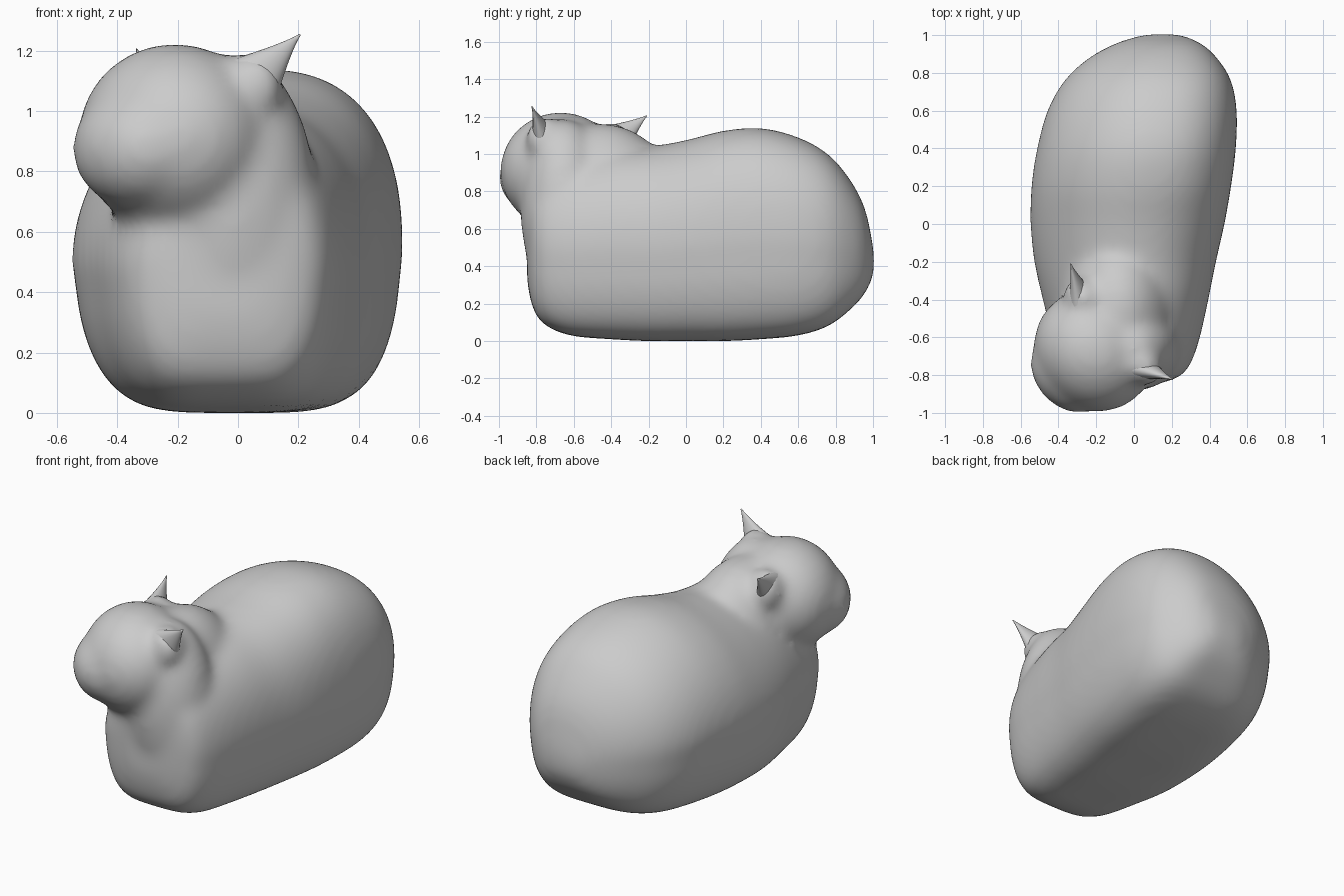
import bpy, bmesh, math
from mathutils import Vector, Matrix

if "Cube" in bpy.data.objects:
    bpy.data.objects.remove(bpy.data.objects["Cube"])

# Cross-sections of the body: y, left x, right x, bottom z, top z
SECTIONS = [
    (-0.85, -0.19, 0.10, 0.32, 0.78),
    (-0.82, -0.30, 0.22, 0.18, 0.87),
    (-0.76, -0.37, 0.29, 0.09, 0.93),
    (-0.62, -0.43, 0.345, 0.03, 0.99),
    (-0.40, -0.485, 0.395, 0.01, 1.03),
    (-0.20, -0.53, 0.435, 0.00, 1.04),
    (0.00, -0.55, 0.48, 0.00, 1.075),
    (0.20, -0.545, 0.515, 0.00, 1.125),
    (0.40, -0.515, 0.54, 0.01, 1.14),
    (0.60, -0.46, 0.545, 0.03, 1.09),
    (0.76, -0.37, 0.515, 0.08, 1.00),
    (0.88, -0.24, 0.44, 0.17, 0.86),
    (0.96, -0.09, 0.35, 0.26, 0.70),
    (1.005, 0.06, 0.24, 0.36, 0.48),
]
HEAD = Matrix.Translation((-0.21, -0.67, 0.91)) @ Matrix.Rotation(math.radians(-48.6), 4, 'Z')
TILT = HEAD @ Matrix.Rotation(-0.06, 4, 'Y')


def spline(a, b, c, d, t):
    return [0.5 * (2 * q + (r - p) * t + (2 * p - 5 * q + 4 * r - s) * t * t
                   + (3 * q - p - 3 * r + s) * t ** 3) for p, q, r, s in zip(a, b, c, d)]


def loft(bm, rings):
    loops = [[bm.verts.new(p) for p in ring] for ring in rings]
    n = len(loops[0])
    for a, b in zip(loops, loops[1:]):
        for i in range(n):
            j = (i + 1) % n
            bm.faces.new((a[i], a[j], b[j], b[i]))
    bm.faces.new(loops[0])
    bm.faces.new(loops[-1])


def body_ring(y, xl, xr, zb, zt, n=56):
    # Rounder upper shoulders, tapered square base, widest a little below the middle
    back = min(max((y + 0.6) / 0.8, 0), 1)
    cx = (xl + xr) / 2 + 0.06 * back * (xr - xl)
    cz = zb + 0.47 * (zt - zb)
    ring = []
    for i in range(n):
        a = 2 * math.pi * i / n
        c, s = math.cos(a), math.sin(a)
        if s < 0:
            e = 4.5
        elif c > 0:
            e = 2.1 + 0.4 * back
        else:
            e = 1.6 + 0.3 * back
        u = abs(c) ** (2 / e)
        v = abs(s) ** (2 / e)
        if s < 0:
            u *= 1 - 0.19 * v ** 1.5
        ring.append((cx + u * ((xr - cx) if c > 0 else (xl - cx)), y,
                     cz + v * ((zt - cz) if s > 0 else (zb - cz))))
    return ring


def ellipsoid(bm, matrix, centre, radii):
    bmesh.ops.create_uvsphere(bm, u_segments=40, v_segments=24, radius=1,
                              matrix=matrix @ Matrix.Translation(centre) @ Matrix.Diagonal((*radii, 1)))


def finish(bm, name):
    bmesh.ops.recalc_face_normals(bm, faces=bm.faces)
    for f in bm.faces:
        f.smooth = True
    mesh = bpy.data.meshes.new(name)
    bm.to_mesh(mesh)
    bm.free()
    obj = bpy.data.objects.new(name, mesh)
    bpy.context.collection.objects.link(obj)
    return obj


# Body, neck, head, muzzle and ear roots, fused into one soft skin
bm = bmesh.new()
rings = []
S = SECTIONS
for k in range(len(S) - 1):
    around = S[max(k - 1, 0)], S[k], S[k + 1], S[min(k + 2, len(S) - 1)]
    rings += [body_ring(*spline(*around, t / 4)) for t in range(4)]
rings.append(body_ring(*S[-1]))
loft(bm, rings)
ellipsoid(bm, HEAD, (0, 0, 0), (0.335, 0.31, 0.315))
ellipsoid(bm, HEAD, (0, -0.18, -0.035), (0.235, 0.18, 0.195))
WORLD = Matrix()
ellipsoid(bm, WORLD, (-0.08, -0.46, 0.72), (0.31, 0.42, 0.445))
ellipsoid(bm, WORLD, (-0.01, -0.65, 0.70), (0.27, 0.235, 0.49))
for side in (1, -1):
    ellipsoid(bm, TILT, (side * 0.235, 0.14, 0.155), (0.12, 0.10, 0.12))
body = finish(bm, "body_and_head")
remesh = body.modifiers.new("fuse", 'REMESH')
remesh.mode = 'VOXEL'
remesh.voxel_size = 0.022
remesh.use_smooth_shade = True
soften = body.modifiers.new("soften", 'SMOOTH')
soften.factor = 0.5
soften.iterations = 26

# Ears: flared curved cones mirrored across the tilted head
for side, name in ((1, "right_ear"), (-1, "left_ear")):
    base, tip = Vector((0.20, 0.11, 0.13)), Vector((0.41, 0.21, 0.32))
    wide, thin = Vector((-0.46, -0.53, 0.70)), Vector((-0.75, 0.66, 0))
    rings = []
    for k in range(13):
        t = k / 12
        w = 0.14 * (1 - t) ** 1.2 + 0.003
        d = 0.085 * (1 - t) ** 1.3 + 0.003
        ring = []
        for i in range(20):
            a = 2 * math.pi * i / 20
            p = base.lerp(tip, t) + wide * (w * math.cos(a)) + thin * (d * math.sin(a))
            ring.append(TILT @ Vector((side * p.x, p.y, p.z)))
        rings.append(ring)
    bm = bmesh.new()
    loft(bm, rings)
    finish(bm, name)
